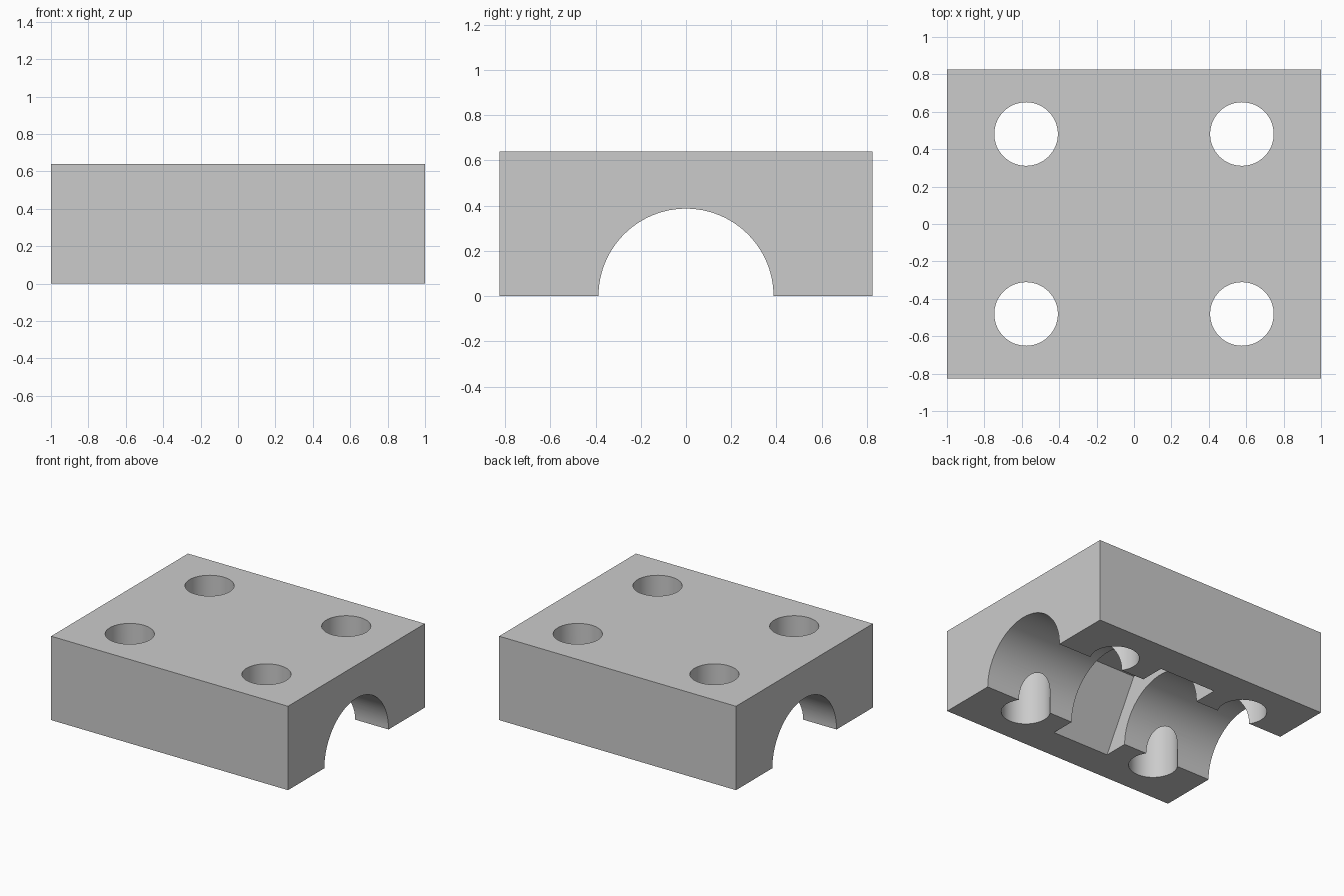
import bpy
import math

WIDTH, DEPTH, HEIGHT = 2.0, 1.65, 0.64
CHANNEL_RADIUS = 0.387
NUT_RADIUS, NUT_WIDTH = 0.577, 0.48
HOLE_RADIUS, HOLE_X, HOLE_Y = 0.17, 0.577, 0.481

if "Cube" in bpy.data.objects:
    bpy.data.objects.remove(bpy.data.objects["Cube"], do_unlink=True)

# Single grey material
grey = bpy.data.materials.new("plain grey")
grey.use_nodes = True
colour = (0.6, 0.6, 0.6, 1.0)
grey.diffuse_color = colour
grey.node_tree.nodes["Principled BSDF"].inputs["Base Color"].default_value = colour

# Solid block
bpy.ops.mesh.primitive_cube_add(size=1, location=(0, 0, HEIGHT / 2))
block = bpy.context.object
block.name = "clamp_block"
block.scale = (WIDTH, DEPTH, HEIGHT)
bpy.ops.object.transform_apply(location=True, rotation=True, scale=True)
block.data.materials.append(grey)


def cut(name, sides, radius, length, location=(0, 0, 0), along_x=False):
    """Subtract a prism or cylinder from the block."""
    bpy.ops.mesh.primitive_cylinder_add(
        vertices=sides, radius=radius, depth=length, location=location,
        rotation=(0, math.pi / 2 if along_x else 0, 0))
    cutter = bpy.context.object
    cutter.name = name
    cutter.hide_render = True
    cutter.data.materials.append(grey)
    mod = block.modifiers.new(name, 'BOOLEAN')
    mod.operation = 'DIFFERENCE'
    mod.solver = 'EXACT'
    mod.object = cutter
    bpy.context.view_layer.objects.active = block
    bpy.ops.object.modifier_apply(modifier=mod.name)
    bpy.data.objects.remove(cutter, do_unlink=True)


# Half-round channel through the underside, with a hexagonal pocket mid-way
cut("channel_cutter", 96, CHANNEL_RADIUS, WIDTH + 1, along_x=True)
cut("hex_pocket_cutter", 6, NUT_RADIUS, NUT_WIDTH, along_x=True)

# Four vertical bolt holes
for sx in (-1, 1):
    for sy in (-1, 1):
        cut("bolt_hole_cutter", 64, HOLE_RADIUS, 3, (sx * HOLE_X, sy * HOLE_Y, 0))

# Smooth bores, crisp edges
bpy.ops.object.select_all(action='DESELECT')
block.select_set(True)
bpy.context.view_layer.objects.active = block
bpy.ops.object.shade_smooth_by_angle(angle=math.radians(30))
